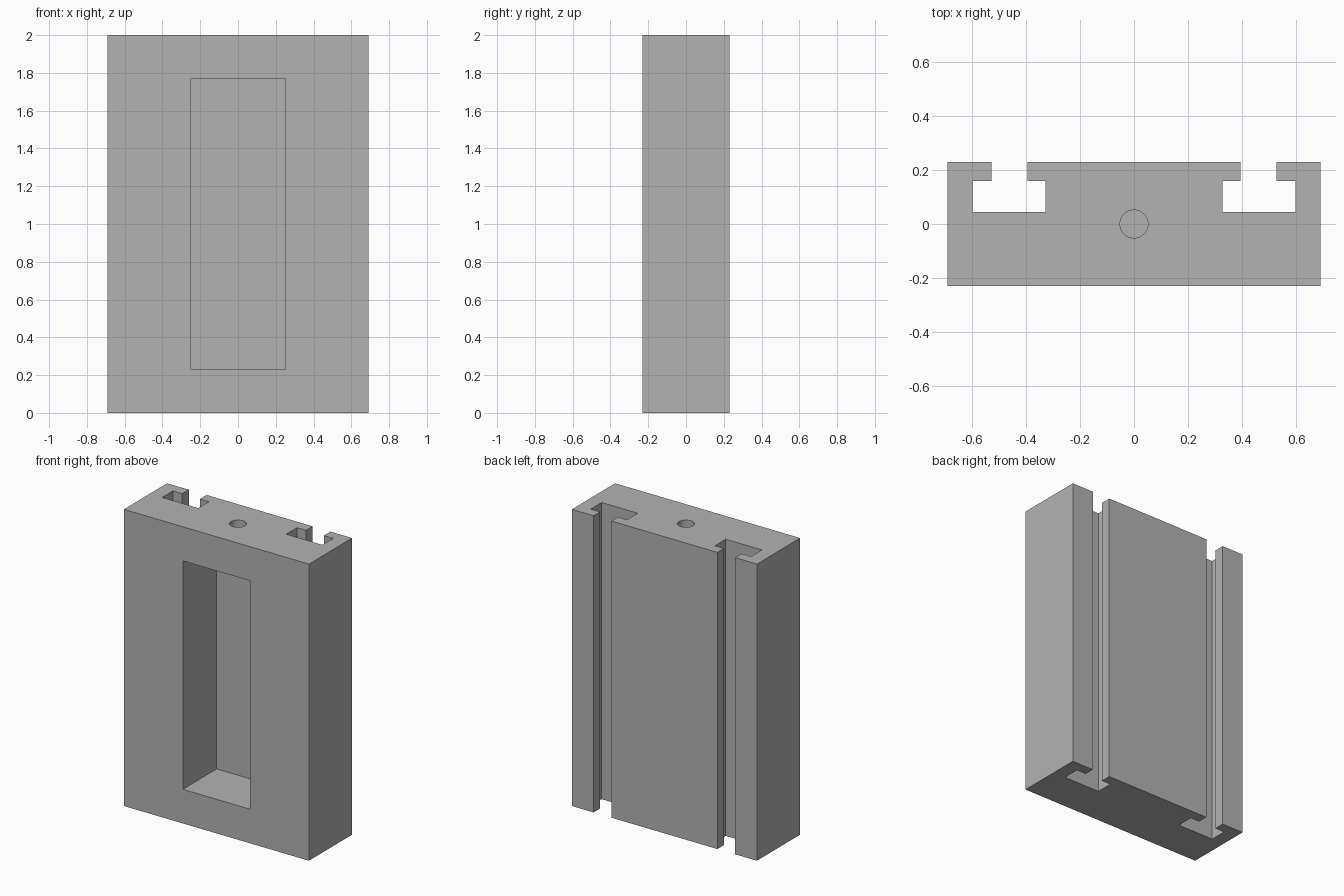
import bpy
import bmesh
import math
from mathutils import Matrix

cube = bpy.data.objects.get("Cube")
if cube:
    bpy.data.objects.remove(cube, do_unlink=True)

HEIGHT, HALF_W, HALF_D = 2.0, 0.69, 0.23
POCKET_BACK = 0.13
POCKET_Z = (0.23, 1.77)

grey = bpy.data.materials.new("plain grey")
grey.use_nodes = True
grey.diffuse_color = (0.45, 0.45, 0.45, 1)
grey.node_tree.nodes["Principled BSDF"].inputs["Base Color"].default_value = grey.diffuse_color


def add_object(name, bm):
    bmesh.ops.recalc_face_normals(bm, faces=bm.faces[:])
    mesh = bpy.data.meshes.new(name)
    bm.to_mesh(mesh)
    bm.free()
    mesh.materials.append(grey)
    obj = bpy.data.objects.new(name, mesh)
    bpy.context.collection.objects.link(obj)
    return obj


def cut(target, cutter):
    """Subtract the cutter from the target and remove the cutter."""
    mod = target.modifiers.new(cutter.name, "BOOLEAN")
    mod.operation = "DIFFERENCE"
    mod.solver = "EXACT"
    mod.object = cutter
    bpy.context.view_layer.objects.active = target
    bpy.ops.object.modifier_apply(modifier=mod.name)
    bpy.data.objects.remove(cutter, do_unlink=True)


# Slotted block: half of the plan outline, mirrored and extruded upward
half = [(HALF_W, -HALF_D), (HALF_W, HALF_D),
        (0.528, HALF_D), (0.528, 0.16), (0.598, 0.16), (0.598, 0.045),
        (0.328, 0.045), (0.328, 0.16), (0.395, 0.16), (0.395, HALF_D)]
outline = half + [(-x, y) for x, y in reversed(half)]
bm = bmesh.new()
base = bm.faces.new([bm.verts.new((x, y, 0)) for x, y in outline])
top = bmesh.ops.extrude_face_region(bm, geom=[base], use_keep_orig=True)
bmesh.ops.translate(bm, vec=(0, 0, HEIGHT),
                    verts=[v for v in top["geom"] if isinstance(v, bmesh.types.BMVert)])
block = add_object("slotted_block", bm)

# Rectangular pocket in the front
front = -HALF_D - 0.1
bm = bmesh.new()
bmesh.ops.create_cube(bm, size=1, matrix=(
    Matrix.Translation((0, (front + POCKET_BACK) / 2, sum(POCKET_Z) / 2))
    @ Matrix.Diagonal((0.5, POCKET_BACK - front, POCKET_Z[1] - POCKET_Z[0], 1))))
cut(block, add_object("pocket_cutter", bm))

# Round hole from the top into the pocket
bm = bmesh.new()
bmesh.ops.create_cone(bm, cap_ends=True, segments=48, radius1=0.052, radius2=0.052,
                      depth=0.6, matrix=Matrix.Translation((0, 0, HEIGHT - 0.1)))
cut(block, add_object("hole_cutter", bm))

# Smooth the hole wall, keep all corners sharp
bpy.ops.object.select_all(action="DESELECT")
block.select_set(True)
bpy.context.view_layer.objects.active = block
bpy.ops.object.shade_smooth_by_angle(angle=math.radians(30))
